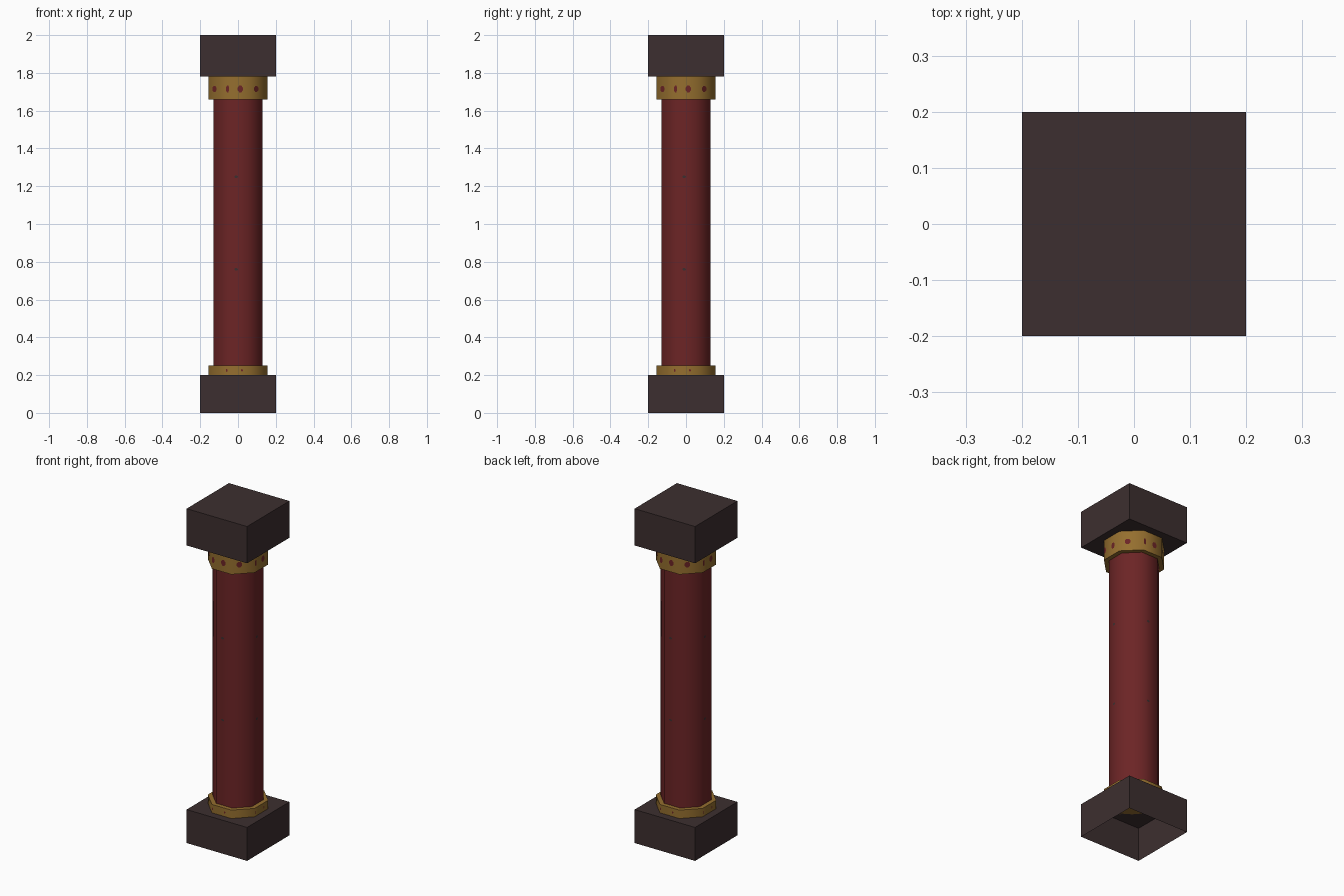
import bpy, bmesh, math
from mathutils import Matrix, Vector

if "Cube" in bpy.data.objects:
    bpy.data.objects.remove(bpy.data.objects["Cube"])


def mat(name, rgb):
    m = bpy.data.materials.new(name)
    m.diffuse_color = (*rgb, 1)
    m.use_nodes = True
    m.node_tree.nodes["Principled BSDF"].inputs["Base Color"].default_value = m.diffuse_color
    return m


STONE = mat("dark_stone", (0.046, 0.028, 0.029))
RED = mat("deep_red", (0.150, 0.018, 0.019))
GOLD = mat("old_gold", (0.300, 0.158, 0.028))


def finish(name, bm, material):
    me = bpy.data.meshes.new(name)
    bm.to_mesh(me)
    bm.free()
    me.materials.append(material)
    ob = bpy.data.objects.new(name, me)
    bpy.context.collection.objects.link(ob)
    return ob


def block(name, z0, z1, open_bottom=False):
    bm = bmesh.new()
    bmesh.ops.create_cube(bm, size=1, matrix=Matrix.Translation((0, 0, (z0 + z1) / 2))
                          @ Matrix.Diagonal((0.4, 0.4, z1 - z0, 1)))
    if open_bottom:
        bm.normal_update()
        down = [f for f in bm.faces if f.normal.z < -0.9]
        bmesh.ops.delete(bm, geom=down, context='FACES_ONLY')
    finish(name, bm, STONE)


def octagon(name, apothem, z0, z1, material, caps=True):
    # eight sides, with flat sides facing the axes
    r = apothem / math.cos(math.pi / 8)
    bm = bmesh.new()
    bmesh.ops.create_cone(bm, cap_ends=caps, segments=8, radius1=r, radius2=r, depth=z1 - z0,
                          matrix=Matrix.Translation((0, 0, (z0 + z1) / 2))
                          @ Matrix.Rotation(math.pi / 8, 4, 'Z'))
    ob = finish(name, bm, material)
    bpy.ops.object.select_all(action='DESELECT')
    ob.select_set(True)
    bpy.context.view_layer.objects.active = ob
    bpy.ops.object.shade_smooth_by_angle(angle=math.radians(50))


def dots(name, apothem, spots, material):
    # spots: (side turn in degrees, offset along side, z, width, height), repeated on four sides
    bm = bmesh.new()
    for quarter in range(4):
        for turn, off, z, w, h in spots:
            rot = Matrix.Rotation(math.radians(turn + 90 * quarter), 4, 'Z')
            vs = []
            for i in range(8):
                a = math.tau * (i + 0.5) / 8
                p = Vector((off + w / 2 * math.cos(a), -apothem - 0.0015, z + h / 2 * math.sin(a)))
                vs.append(bm.verts.new(rot @ p))
            bm.faces.new(vs)
    finish(name, bm, material)


# Square blocks
block("base_block", 0, 0.2, open_bottom=True)
block("top_block", 1.78, 2.0)

# Shaft and gold collars
octagon("shaft", 0.13, 0.25, 1.66, RED, caps=False)
octagon("lower_collar", 0.155, 0.2, 0.25, GOLD)
octagon("upper_collar", 0.155, 1.66, 1.78, GOLD)

# Painted dots
dots("upper_collar_dots", 0.155, [(0, -0.055, 1.715, 0.018, 0.038), (0, 0.012, 1.715, 0.03, 0.038),
                                  (45, -0.02, 1.715, 0.034, 0.034)], RED)
dots("lower_collar_dots", 0.155, [(0, -0.06, 0.225, 0.008, 0.018), (0, 0.021, 0.225, 0.01, 0.014)], RED)
dots("shaft_specks", 0.13, [(0, -0.01, 1.25, 0.02, 0.014), (0, -0.01, 0.76, 0.02, 0.014)], STONE)
